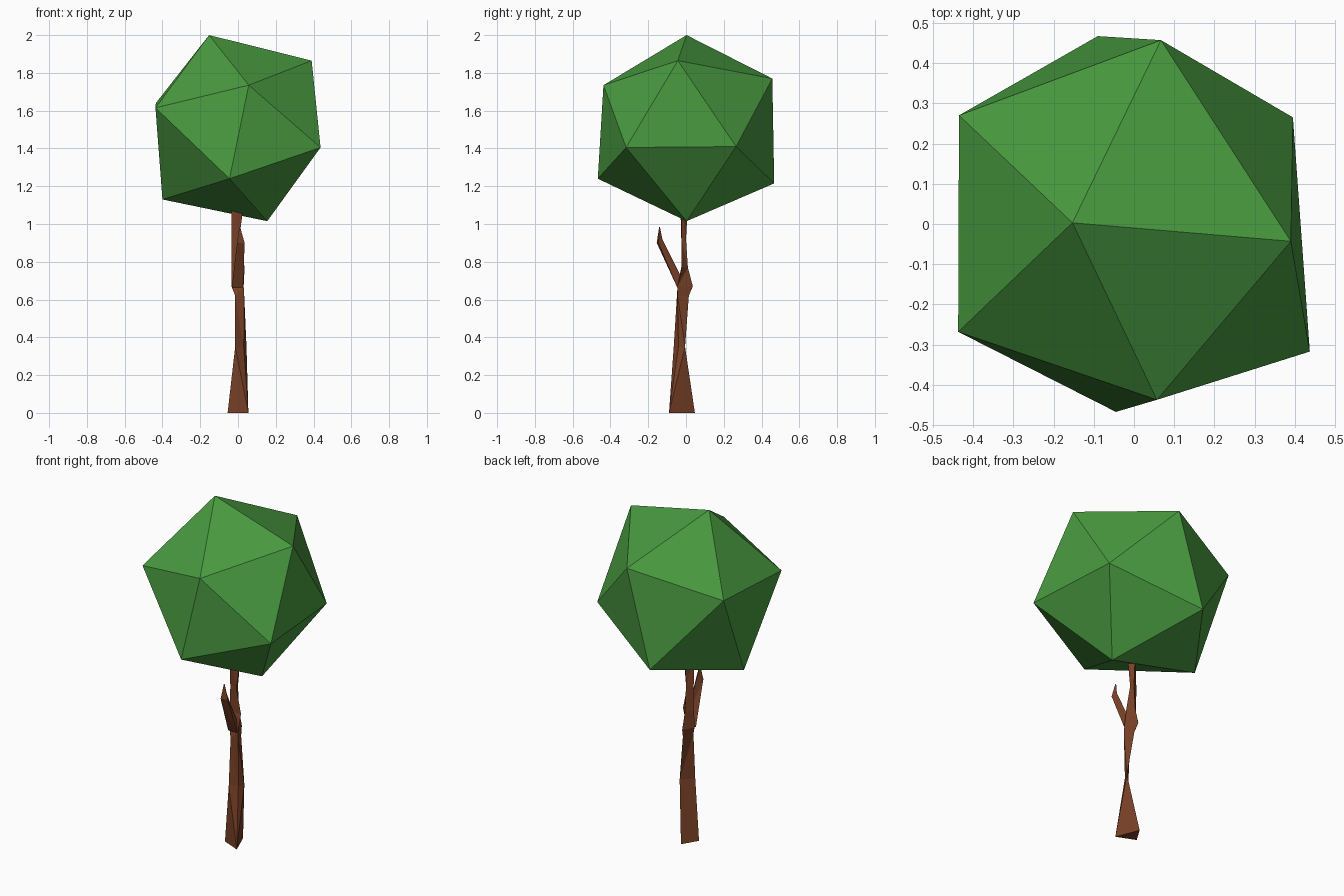
import bpy
import bmesh

# Remove the default cube
cube = bpy.data.objects.get("Cube")
if cube:
    bpy.data.objects.remove(cube, do_unlink=True)


def make_material(name, colour):
    mat = bpy.data.materials.new(name)
    mat.use_nodes = True
    mat.diffuse_color = colour
    mat.node_tree.nodes["Principled BSDF"].inputs["Base Color"].default_value = colour
    return mat


def add_object(name, bm, material):
    bmesh.ops.recalc_face_normals(bm, faces=bm.faces[:])
    mesh = bpy.data.meshes.new(name)
    bm.to_mesh(mesh)
    bm.free()
    mesh.materials.append(material)
    obj = bpy.data.objects.new(name, mesh)
    bpy.context.collection.objects.link(obj)
    return obj


def loft(name, rings, material):
    """Skin three-sided rings, each a height and three (x, y) corners or (x, y, z) points."""
    bm = bmesh.new()
    loops = [[bm.verts.new(p) for p in ring] for ring in rings]
    for low, high in zip(loops, loops[1:]):
        for i in range(len(low)):
            j = (i + 1) % len(low)
            bm.faces.new((low[i], low[j], high[j], high[i]))
    bm.faces.new(loops[0])
    bm.faces.new(loops[-1])
    bmesh.ops.triangulate(bm, faces=bm.faces[:])
    return add_object(name, bm, material)


def level(z, *corners):
    return [(x, y, z) for x, y in corners]


leaf_green = make_material("leaf green", (0.065, 0.32, 0.05, 1))
bark_brown = make_material("bark brown", (0.19, 0.052, 0.02, 1))

# Crown: slightly uneven twenty-sided ball
crown_points = [
    (-.153, .003, 2.0), (.39, -.043, 1.865), (.067, .457, 1.77),
    (-.435, .27, 1.64), (-.437, -.268, 1.615), (.057, -.437, 1.735),
    (.155, .003, 1.015), (-.4, .03, 1.13), (-.045, -.467, 1.24),
    (.437, -.317, 1.405), (.395, .265, 1.41), (-.09, .467, 1.215),
]
bm = bmesh.new()
for point in crown_points:
    bm.verts.new(point)
bmesh.ops.convex_hull(bm, input=bm.verts[:])
add_object("crown", bm, leaf_green)

# Trunk: crooked three-sided stem, pinched at the waist
loft("trunk", [
    level(0, (-.055, -.043), (.055, -.09), (0, .047)),
    level(.35, (-.015, -.065), (.03, -.04), (.045, -.005)),
    level(.62, (-.015, -.048), (.033, -.045), (.01, .015)),
    level(.67, (-.035, -.03), (.03, -.045), (0, .036)),
    level(.77, (-.035, -.025), (.035, -.022), (0, .01)),
    level(.92, (-.035, -.022), (.006, -.025), (0, 0)),
    level(1.1, (-.035, -.03), (.03, -.02), (0, .01)),
], bark_brown)

# Branch: thin three-sided shoot leaning forward, ending in a point
loft("branch", [
    [(-.033, -.045, .665), (.027, -.047, .665), (.015, -.02, .71)],
    [(-.005, -.155, .9), (.035, -.145, .9), (.015, -.125, .92)],
    [(.007, -.142, .985), (.011, -.142, .985), (.009, -.138, .985)],
], bark_brown)
